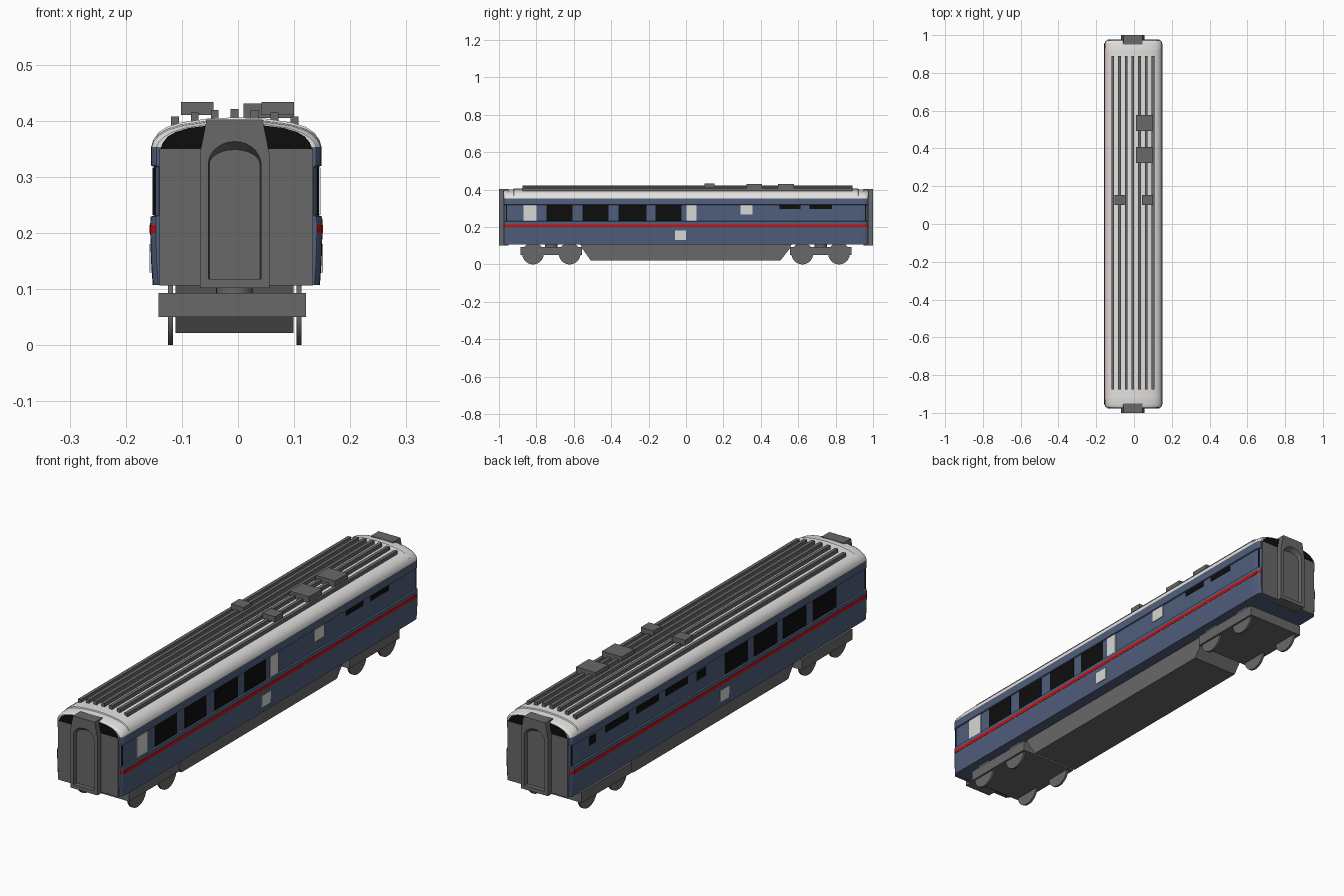
import bpy, bmesh, math
from mathutils import Vector

if "Cube" in bpy.data.objects:
    bpy.data.objects.remove(bpy.data.objects["Cube"])


def mat(name, col):
    m = bpy.data.materials.new(name)
    m.diffuse_color = (*col, 1)
    m.use_nodes = True
    m.node_tree.nodes["Principled BSDF"].inputs["Base Color"].default_value = m.diffuse_color
    return m


BLUE = mat("blue paint", (0.08, 0.112, 0.2))
WHITE = mat("white roof", (0.78, 0.76, 0.74))
RED = mat("red stripe", (0.62, 0.004, 0.004))
BLACK = mat("black glass", (0.004, 0.004, 0.004))
GREY = mat("dark grey", (0.14, 0.14, 0.14))
PANEL = mat("pale panel", (0.68, 0.68, 0.66))

CX = -0.003   # body centre line
UX = -0.006   # running gear centre line


def finish(name, bm, mats, smooth=None):
    bmesh.ops.recalc_face_normals(bm, faces=bm.faces)
    me = bpy.data.meshes.new(name)
    bm.to_mesh(me)
    bm.free()
    ob = bpy.data.objects.new(name, me)
    bpy.context.collection.objects.link(ob)
    for m in mats:
        me.materials.append(m)
    if smooth:
        bpy.context.view_layer.objects.active = ob
        ob.select_set(True)
        bpy.ops.object.shade_smooth_by_angle(angle=math.radians(smooth))
        ob.select_set(False)
    return ob


def prism(name, pts, axis, a, b, m, smooth=None):
    """Extrude a 2D outline along x (outline in y,z) or y (outline in x,z)."""
    bm = bmesh.new()

    def ring(t):
        return [bm.verts.new((t, p, z) if axis == 'x' else (p, t, z)) for p, z in pts]
    r0, r1 = ring(a), ring(b)
    bm.faces.new(r0)
    bm.faces.new(r1[::-1])
    n = len(pts)
    for i in range(n):
        bm.faces.new((r0[i], r0[(i + 1) % n], r1[(i + 1) % n], r1[i]))
    return finish(name, bm, [m], smooth)


def box(name, x, y, z, m):
    return prism(name, [(x[0], z[0]), (x[1], z[0]), (x[1], z[1]), (x[0], z[1])], 'y', y[0], y[1], m)


def cyl(name, c, r, depth, axis, m, seg=32):
    c = Vector(c)
    bm = bmesh.new()
    bmesh.ops.create_cone(bm, cap_ends=True, segments=seg, radius1=r, radius2=r, depth=depth)
    for v in bm.verts:
        p = v.co
        v.co = c + (Vector((p.z, p.x, p.y)) if axis == 'x' else p)
    return finish(name, bm, [m], 40)


# Body shell: stepped wall profile with arched roof, lofted along y
half = [(0.149, 0.107), (0.152, 0.15), (0.1535, 0.2), (0.1535, 0.214), (0.153, 0.229),
        (0.147, 0.231), (0.147, 0.318), (0.152, 0.32), (0.152, 0.353),
        (0.148, 0.366), (0.139, 0.379), (0.124, 0.389), (0.098, 0.397), (0.05, 0.404), (0, 0.406)]
ring_pts = half + [(-x, z) for x, z in half[-2::-1]]
N, LO = len(ring_pts), 8          # LO = index of the roof edge
sections = [(0.92, 1, 0), (0.922, 1, 0.004), (0.955, 0.995, 0.006), (0.966, 0.97, 0.008), (0.972, 0.935, 0.01)]
stations = [(-y, s, d) for y, s, d in sections[::-1]] + sections
bm = bmesh.new()
rings = []
for y, s, d in stations:
    rings.append([bm.verts.new((CX + x * s, y, z - d * min(1, max(0, (z - 0.353) / 0.03))))
                  for x, z in ring_pts])
for a, b in zip(rings, rings[1:]):
    for i in range(N):
        j = (i + 1) % N
        f = bm.faces.new((a[i], a[j], b[j], b[i]))
        k = min(i, N - 2 - i) if i < N - 1 else -1
        f.material_index = 1 if k >= LO else 2 if k == 2 else 0
for r in (rings[0], rings[-1]):
    bm.faces.new(r[:LO + 1] + r[N - 1 - LO:])
    bm.faces.new(r[LO:N - LO]).material_index = 1
finish("body_shell", bm, [BLUE, WHITE, RED], 30)

# End walls, dark upper end glazing and gangways
arc = [(0.135, 0.35), (0.131, 0.361), (0.122, 0.372), (0.108, 0.38), (0.085, 0.387), (0.045, 0.392)]
glass = arc + [(-x, z) for x, z in arc[::-1]]
gang = [(-0.062, 0.102), (0.062, 0.102), (0.062, 0.34), (0.05, 0.402), (-0.05, 0.402), (-0.062, 0.34)]
arch = [(-0.047, 0.118), (0.047, 0.118)] + \
       [(0.047 * math.cos(t), 0.322 + 0.041 * math.sin(t)) for t in [math.pi * i / 14 for i in range(15)]]
for s, end in ((-1, "front"), (1, "back")):
    box(end + "_end_wall", (CX - 0.137, CX + 0.137), (s * 0.965, s * 0.976), (0.106, 0.35), GREY)
    prism(end + "_end_glazing", [(CX + x, z) for x, z in glass], 'y', s * 0.968, s * 0.975, BLACK)
    # gangway frame with arched, tapered door recess
    bm = bmesh.new()
    back = [bm.verts.new((UX + x, s * 0.95, z)) for x, z in gang]
    face = [bm.verts.new((UX + x, s, z)) for x, z in gang]
    rim = [bm.verts.new((UX + x, s, z)) for x, z in arch]
    deep = [bm.verts.new((UX + x * 0.96, s * 0.982, z - max(0, z - 0.322) * 0.35)) for x, z in arch]
    bm.faces.new(back)
    for i in range(6):
        j = (i + 1) % 6
        bm.faces.new((back[i], back[j], face[j], face[i]))
    n = len(rim)
    for i in range(n):
        j = (i + 1) % n
        bm.faces.new((rim[i], rim[j], deep[j], deep[i]))
    bm.faces.new(deep)
    bm.faces.new((face[0], face[1], rim[1], rim[0]))
    bm.faces.new([face[1], face[2], face[3]] + rim[9:0:-1])
    bm.faces.new([face[4], face[5], face[0], rim[0]] + rim[:9:-1])
    bm.faces.new((face[3], face[4], rim[10], rim[9]))
    finish(end + "_gangway", bm, [GREY])

# Windows and pale panels as thin plates: (y0, y1, z0, z1)
Z0, Z1 = 0.232, 0.317
ends = [(-0.963, -0.916, Z0, Z1), (0.913, 0.963, Z0, Z1)]
right = ends + [(-0.747, -0.608, Z0, Z1), (-0.554, -0.415, Z0, Z1), (-0.36, -0.21, Z0, Z1),
                (-0.163, -0.024, Z0, Z1), (0.5, 0.613, 0.296, Z1), (0.66, 0.78, 0.296, Z1)]
left = ends + [(-0.767, -0.616, Z0, Z1), (-0.57, -0.42, Z0, Z1), (-0.38, -0.23, Z0, Z1),
               (-0.19, -0.04, Z0, Z1), (0.087, 0.147, 0.275, 0.31), (0.203, 0.347, 0.288, Z1),
               (0.393, 0.537, 0.288, Z1), (0.59, 0.74, 0.288, Z1), (0.806, 0.85, 0.275, 0.31)]
for s, side, wins in ((1, "right", right), (-1, "left", left)):
    for i, (a, b, c, d) in enumerate(wins):
        w = 0.146 if abs(a + b) > 1.8 else 0.149
        box(f"{side}_window_{i}", (CX + s * 0.142, CX + s * w), (a, b), (c, d), BLACK)
    box(side + "_lower_panel", (CX + s * 0.148, CX + s * 0.1545), (-0.06, 0), (0.13, 0.18), PANEL)
    box(side + "_stripe", (CX + s * 0.15, CX + s * 0.1545), (-0.955, 0.955), (0.2, 0.214), RED)
for i, (a, b, c, d) in enumerate([(-0.87, -0.8, Z0, Z1), (0.003, 0.056, Z0, Z1), (0.292, 0.356, 0.267, Z1)]):
    box(f"right_panel_{i}", (CX + 0.145, CX + 0.15), (a, b), (c, d), PANEL)

# Roof ribs and roof equipment
for i in range(-3, 4):
    x = UX + 0.0355 * i
    top = 0.421 - 0.0015 * i * i
    box(f"roof_rib_{i + 4}", (x - 0.007, x + 0.007), (-0.875, 0.89), (top - 0.03, top), GREY)
for i, y in enumerate((0.365, 0.535)):
    box(f"roof_unit_{i}", (0.01, 0.1), (y - 0.042, y + 0.042), (0.405, 0.431), GREY)
for i, x in enumerate((-0.073, 0.071)):
    box(f"roof_vent_{i}", (x - 0.029, x + 0.029), (0.1, 0.153), (0.41, 0.433), GREY)

# Underfloor equipment skirt
prism("underfloor_skirt", [(-0.565, 0.11), (-0.555, 0.085), (-0.51, 0.022), (0.506, 0.022), (0.555, 0.085),
                           (0.565, 0.11)], 'x', UX - 0.105, UX + 0.105, GREY)

# Bogies with pivots and wheels
for s, end in ((-1, "front"), (1, "back")):
    yc = s * 0.72
    box(end + "_bogie_frame", (-0.142, 0.121), (yc - 0.165, yc + 0.165), (0.05, 0.093), GREY)
    cyl(end + "_bogie_pivot", (UX, yc, 0.1), 0.033, 0.03, 'z', GREY)
    for dy in (-0.098, 0.098):
        for sx in (-1, 1):
            cyl(f"{end}_wheel", (UX + sx * 0.1145, yc + dy, 0.058), 0.058, 0.009, 'x', GREY)
